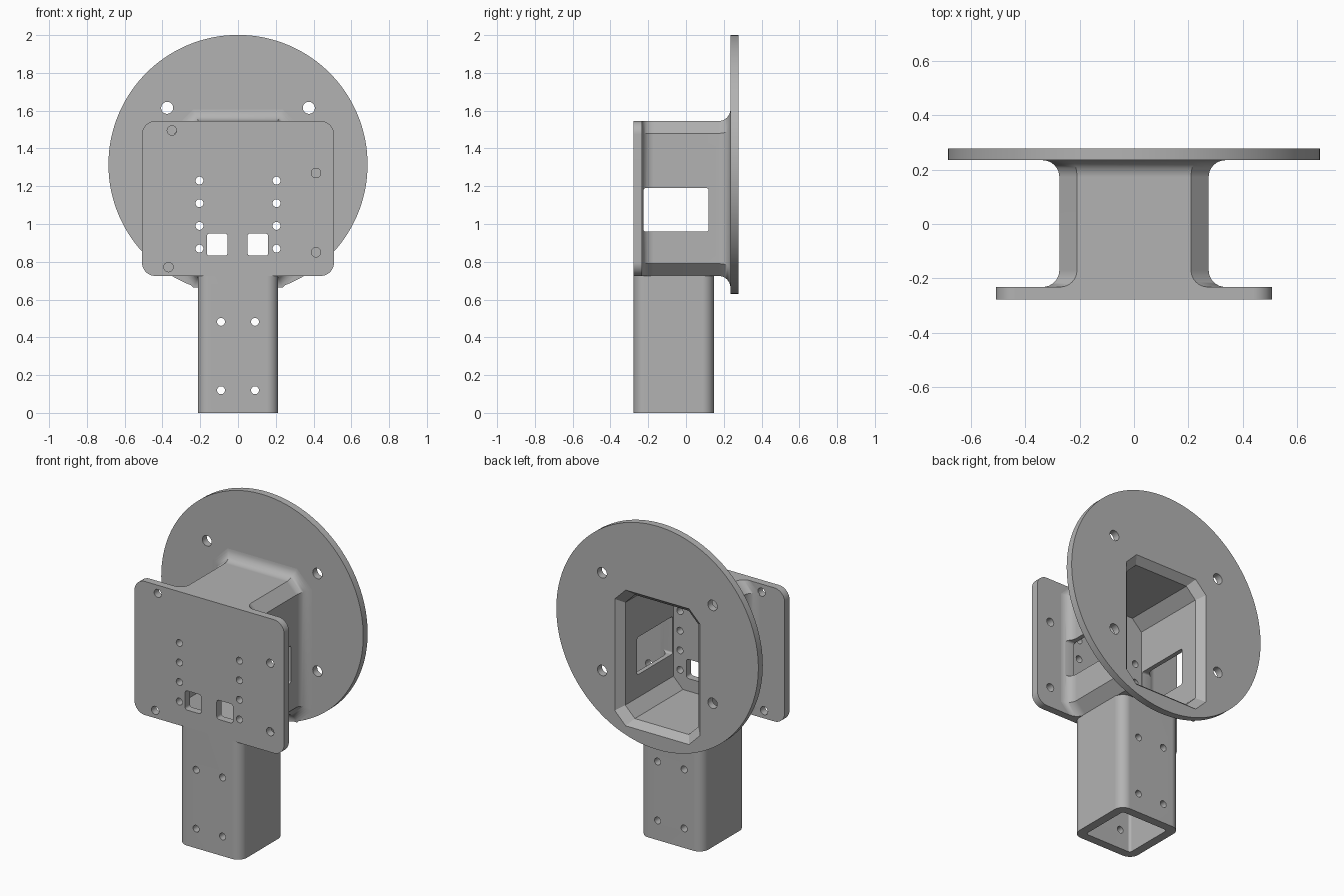
import bpy, bmesh
from math import sin, cos, pi, radians

if "Cube" in bpy.data.objects:
    bpy.data.objects.remove(bpy.data.objects["Cube"], do_unlink=True)

grey = bpy.data.materials.new("plain_grey")
grey.use_nodes = True
grey.diffuse_color = (0.45, 0.45, 0.45, 1)
grey.node_tree.nodes["Principled BSDF"].inputs["Base Color"].default_value = (0.45, 0.45, 0.45, 1)


def loft(bm, rings):
    """Skin a row of matching rings and cap both ends."""
    rows = [[bm.verts.new(p) for p in ring] for ring in rings]
    for a, b in zip(rows, rows[1:]):
        for i in range(len(a)):
            j = (i + 1) % len(a)
            bm.faces.new((a[i], a[j], b[j], b[i]))
    bm.faces.new(rows[0])
    bm.faces.new(rows[-1])


def along_y(outline, y):
    return [(u, y, v) for u, v in outline]


def along_x(outline, x):
    return [(x, u, v) for u, v in outline]


def along_z(outline, z):
    return [(u, v, z) for u, v in outline]


def circle(u, v, r, n=24):
    return [(u + r * cos(2 * pi * i / n), v + r * sin(2 * pi * i / n)) for i in range(n)]


def rounded(u0, u1, v0, v1, r, n=8):
    """Rectangle with rounded corners."""
    pts = []
    corners = ((u1 - r, v1 - r), (u0 + r, v1 - r), (u0 + r, v0 + r), (u1 - r, v0 + r))
    for k, (u, v) in enumerate(corners):
        for i in range(n + 1):
            a = pi / 2 * (k + i / n)
            pts.append((u + r * cos(a), v + r * sin(a)))
    return pts


def octagon(dx=0.0, dz=0.0, c=0.065):
    """Body section with cut corners, grown by dx and dz."""
    x, z0, z1 = 0.275 + dx, 0.725 - dz, 1.545 + dz
    return [(x, z0 + c), (x, z1 - c), (x - c, z1), (c - x, z1),
            (-x, z1 - c), (-x, z0 + c), (c - x, z0), (x - c, z0)]


def part(name, *lofts):
    bm = bmesh.new()
    for rings in lofts:
        loft(bm, rings)
    bmesh.ops.recalc_face_normals(bm, faces=bm.faces)
    mesh = bpy.data.meshes.new(name)
    bm.to_mesh(mesh)
    bm.free()
    mesh.materials.append(grey)
    obj = bpy.data.objects.new(name, mesh)
    bpy.context.collection.objects.link(obj)
    return obj


def cut(obj, *lofts):
    """Subtract the given solids, one boolean for the whole set."""
    tool = part("cutter", *lofts)
    tool.hide_render = True
    mod = obj.modifiers.new("cut", 'BOOLEAN')
    mod.operation, mod.solver, mod.object = 'DIFFERENCE', 'EXACT', tool
    result = bpy.data.meshes.new_from_object(
        obj.evaluated_get(bpy.context.evaluated_depsgraph_get()))
    obj.modifiers.clear()
    obj.data = result
    bpy.data.objects.remove(tool, do_unlink=True)


def prism_y(outline, y0, y1):
    return [along_y(outline, y0), along_y(outline, y1)]


FRONT, PLATE_BACK, DISC_FRONT, BACK = -0.278, -0.232, 0.235, 0.278
FILLET = 0.062

# Cavity, flaring out through the disc
cavity = [along_y(octagon(-0.027, -0.03), PLATE_BACK - 0.01),
          along_y(octagon(-0.027, -0.03), DISC_FRONT),
          along_y(octagon(0.018, 0.01, 0.075), BACK + 0.004)]

# Round mounting disc with four screw holes
disc = part("back_disc", prism_y(circle(0, 1.315, 0.686, 128), DISC_FRONT, BACK))
cut(disc, cavity)
cut(disc, *[prism_y(circle(sx * 0.375, 1.315 + sz * 0.3, 0.032), 0.2, 0.3)
            for sx in (-1, 1) for sz in (-1, 1)])

# Hollow body, filleted into the plate and the disc
steps = [pi / 2 * i / 8 for i in range(9)]
rings = [along_y(octagon(FILLET * (1 - sin(a))), PLATE_BACK + FILLET * (1 - cos(a)))
         for a in steps]
for a in steps:
    d = FILLET * (1 - cos(a))
    rings.append(along_y(octagon(d, d, 0.065 + 0.586 * d), DISC_FRONT - FILLET * (1 - sin(a))))
body = part("hollow_body", rings)
cut(body, cavity)
side_window = rounded(-0.225, 0.12, 0.96, 1.19, 0.012, 4)
cut(body, [along_x(side_window, -0.5), along_x(side_window, 0.5)])

# Front plate with corner holes, two columns of pin holes and two openings
plate = part("front_plate", prism_y(rounded(-0.508, 0.508, 0.725, 1.545, 0.07), FRONT, PLATE_BACK))
holes = [circle(x, z, 0.025) for x, z in
         ((-0.35, 1.495), (0.413, 1.27), (0.413, 0.85), (-0.368, 0.772))]
holes += [circle(sx * 0.204, 0.87 + 0.12 * i, 0.021) for sx in (-1, 1) for i in range(4)]
holes += [rounded(x, x + 0.11, 0.832, 0.95, 0.015, 4) for x in (-0.165, 0.05)]
cut(plate, *[prism_y(h, -0.4, -0.2) for h in holes])

# Square tube post, open at the bottom, with cross-drilled holes
outer = rounded(-0.213, 0.213, FRONT, 0.147, 0.06)
post = part("tube_post", [along_z(outer, 0), along_z(outer, 0.727)])
inner = rounded(-0.16, 0.16, FRONT + 0.053, 0.094, 0.015, 4)
cut(post, [along_z(inner, -0.05), along_z(inner, 0.69)])
cut(post, *[prism_y(circle(x, z, 0.021), -0.4, 0.3)
            for x in (-0.09, 0.09) for z in (0.12, 0.482)])

# Smooth the rounded surfaces, keep hard edges crisp
bpy.ops.object.select_all(action='DESELECT')
for obj in (disc, body, plate, post):
    obj.select_set(True)
    bpy.context.view_layer.objects.active = obj
bpy.ops.object.shade_smooth_by_angle(angle=radians(30))
for obj in (disc, body, plate, post):
    obj.modifiers.new("flat_normals", 'WEIGHTED_NORMAL').keep_sharp = True
